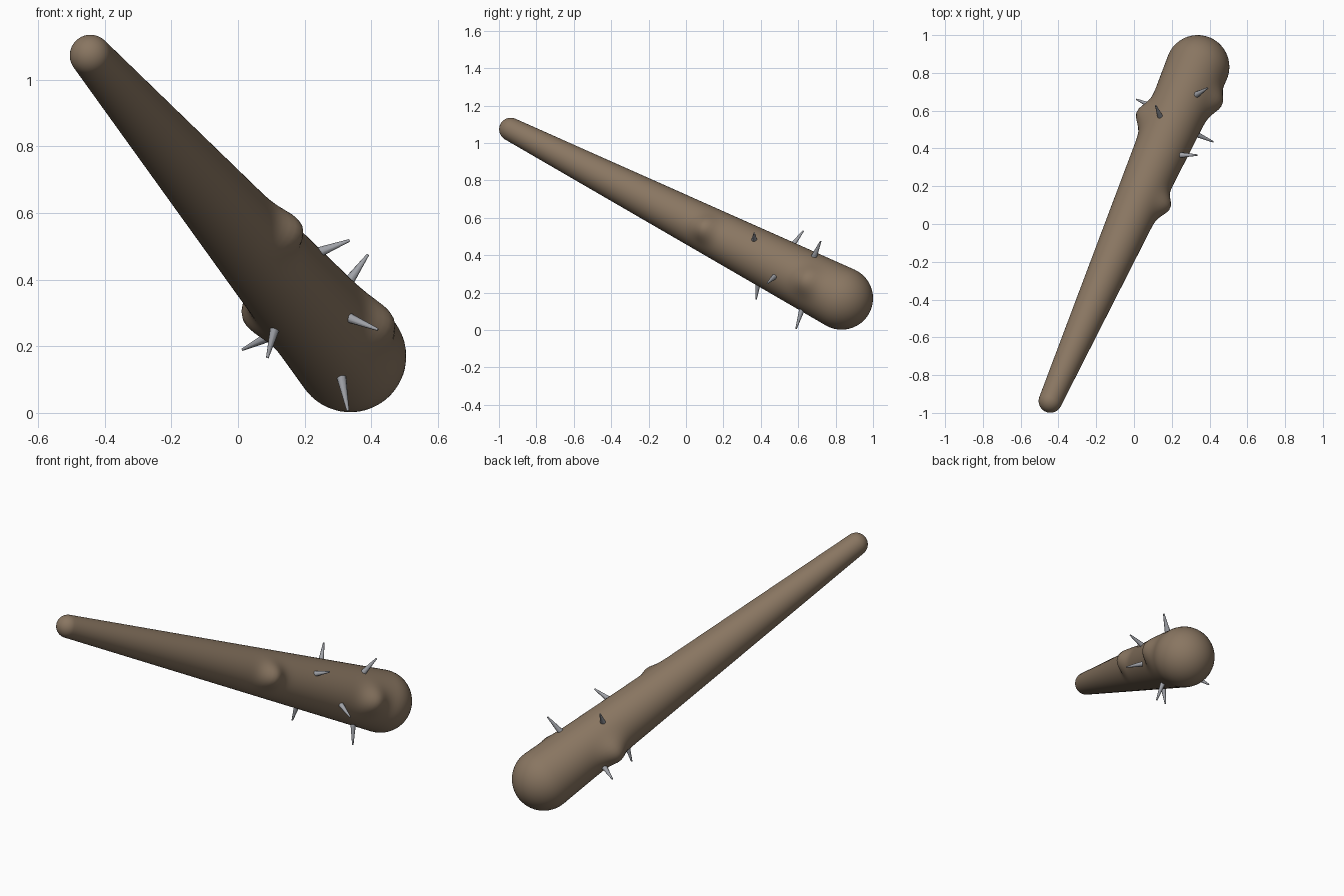
import bpy, bmesh, math
from mathutils import Vector

if "Cube" in bpy.data.objects:
    bpy.data.objects.remove(bpy.data.objects["Cube"])

def material(name, rgb):
    m = bpy.data.materials.new(name)
    m.diffuse_color = (*rgb, 1)
    m.use_nodes = True
    m.node_tree.nodes["Principled BSDF"].inputs["Base Color"].default_value = m.diffuse_color
    return m

wood = material("wood", (0.25, 0.18, 0.12))
iron = material("iron", (0.35, 0.36, 0.39))

def add_object(name, bm, mat):
    bmesh.ops.recalc_face_normals(bm, faces=bm.faces)
    me = bpy.data.meshes.new(name)
    bm.to_mesh(me)
    bm.free()
    me.materials.append(mat)
    ob = bpy.data.objects.new(name, me)
    bpy.context.collection.objects.link(ob)
    bpy.ops.object.select_all(action='DESELECT')
    ob.select_set(True)
    bpy.context.view_layer.objects.active = ob
    bpy.ops.object.shade_smooth_by_angle(angle=math.radians(40))
    return ob

# Tapered round-ended club between a grip sphere and a head sphere
grip, head = Vector((-0.443, -0.937, 1.073)), Vector((0.337, 0.832, 0.17))
r0, r1 = 0.062, 0.168
length = (head - grip).length
axis = (head - grip).normalized()
side = (Vector((1, 0, 0)) - axis * axis.x).normalized()
up = side.cross(axis)
tilt = math.asin((r1 - r0) / length)

profile = []                                   # (distance along axis, radius)
CAP, BODY, SEG = 12, 110, 56
for i in range(1, CAP + 1):
    a = math.pi - (math.pi / 2 - tilt) * i / CAP
    profile.append((r0 * math.cos(a), r0 * math.sin(a)))
s, e = profile[-1], (length - r1 * math.sin(tilt), r1 * math.cos(tilt))
for i in range(1, BODY + 1):
    t = i / BODY
    profile.append((s[0] + (e[0] - s[0]) * t, s[1] + (e[1] - s[1]) * t))
for i in range(1, CAP):
    a = (math.pi / 2 + tilt) * (1 - i / CAP)
    profile.append((length + r1 * math.cos(a), r1 * math.sin(a)))

# Wood knots: position along axis, angle around it, height, spread
knots = [(0.61, 0.0, 0.045, 0.042), (0.825, math.pi, 0.052, 0.05),
         (0.925, 0.0, 0.042, 0.048)]

bm = bmesh.new()
rings = []
for d, r in profile:
    ring = []
    for j in range(SEG):
        a = 2 * math.pi * j / SEG
        rr = r
        for t, ka, h, w in knots:
            da = (a - ka + math.pi) % (2 * math.pi) - math.pi
            q = ((d - t * length) ** 2 + (da * r) ** 2) / (2 * w * w)
            if r > 0.1:
                rr += h * math.exp(-q)
        ring.append(bm.verts.new(grip + axis * d + (side * math.cos(a) + up * math.sin(a)) * rr))
    rings.append(ring)
for p, q in zip(rings, rings[1:]):
    for j in range(SEG):
        k = (j + 1) % SEG
        bm.faces.new((p[j], p[k], q[k], q[j]))
for ring, pos in ((rings[0], grip - axis * r0), (rings[-1], head + axis * r1)):
    pole = bm.verts.new(pos)
    for j in range(SEG):
        bm.faces.new((ring[j], ring[(j + 1) % SEG], pole))
add_object("club_body", bm, wood)

# Iron spikes: where each leaves the wood, and its tip
spikes = [((0.25, 0.365, 0.485), (0.335, 0.365, 0.518)),
          ((0.34, 0.69, 0.405), (0.39, 0.72, 0.475)),
          ((0.335, 0.473, 0.285), (0.42, 0.435, 0.25)),
          ((0.31, 0.62, 0.11), (0.33, 0.588, 0.006)),
          ((0.11, 0.385, 0.25), (0.088, 0.375, 0.165)),
          ((0.08, 0.63, 0.223), (0.013, 0.66, 0.19)),
          ((0.138, 0.57, 0.455), (0.115, 0.627, 0.53))]
for n, (base, tip) in enumerate(spikes, 1):
    base, tip = Vector(base), Vector(tip)
    direction = (tip - base).normalized()
    base = base - direction * 0.04
    bm = bmesh.new()
    bmesh.ops.create_cone(bm, cap_ends=True, segments=10, radius1=0.019, radius2=0.004,
                          depth=(tip - base).length)
    ob = add_object(f"spike_{n}", bm, iron)
    ob.location = (base + tip) / 2
    ob.rotation_mode = 'QUATERNION'
    ob.rotation_quaternion = direction.to_track_quat('Z', 'Y')
